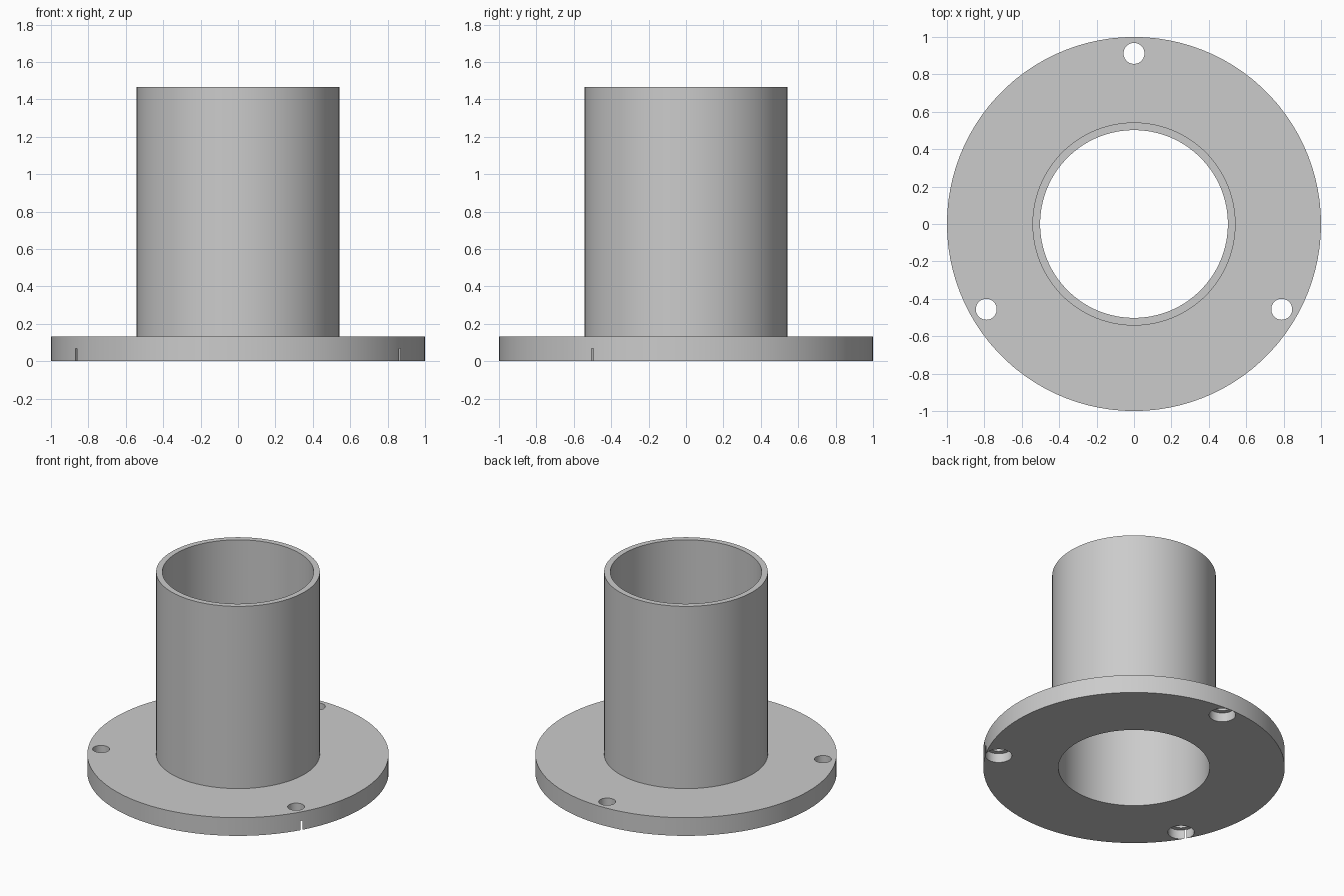
import bpy
import bmesh
import math
from mathutils import Matrix

default = bpy.data.objects.get("Cube")
if default:
    bpy.data.objects.remove(default, do_unlink=True)

SEGMENTS = 100
FLANGE_R, FLANGE_H = 1.0, 0.133
TUBE_R, BORE_R, TUBE_TOP = 0.543, 0.502, 1.467
BOLT_CIRCLE, HOLE_R = 0.912, 0.056
POCKET_R, POCKET_H = 0.0878, 0.067

grey = bpy.data.materials.new("plain grey")
grey.use_nodes = True
grey.diffuse_color = (0.6, 0.6, 0.6, 1)
grey.node_tree.nodes["Principled BSDF"].inputs["Base Color"].default_value = (0.6, 0.6, 0.6, 1)


def lathe(name, profile, closed):
    """Spin an (r, z) profile about z; open profiles get end caps."""
    bm = bmesh.new()
    rings = []
    for r, z in profile:
        angles = [math.tau * i / SEGMENTS for i in range(SEGMENTS)]
        rings.append([bm.verts.new((r * math.cos(a), r * math.sin(a), z)) for a in angles])
    pairs = list(zip(rings, rings[1:]))
    if closed:
        pairs.append((rings[-1], rings[0]))
    else:
        bm.faces.new(rings[0])
        bm.faces.new(rings[-1])
    for low, high in pairs:
        for i in range(SEGMENTS):
            j = (i + 1) % SEGMENTS
            bm.faces.new((low[i], low[j], high[j], high[i]))
    bmesh.ops.recalc_face_normals(bm, faces=bm.faces)
    mesh = bpy.data.meshes.new(name)
    bm.to_mesh(mesh)
    bm.free()
    mesh.materials.append(grey)
    obj = bpy.data.objects.new(name, mesh)
    bpy.context.collection.objects.link(obj)
    return obj


# Flange and tube in one turned body with a through bore
body = lathe("flanged_tube", [
    (BORE_R, 0), (FLANGE_R, 0), (FLANGE_R, FLANGE_H),
    (TUBE_R, FLANGE_H), (TUBE_R, TUBE_TOP), (BORE_R, TUBE_TOP)], True)

bpy.ops.object.select_all(action="DESELECT")
body.select_set(True)
bpy.context.view_layer.objects.active = body

# Three bolt holes, each with a wider pocket underneath
for degrees in (90, 210, 330):
    cutter = lathe("bolt_hole_cutter", [
        (POCKET_R, -0.1), (POCKET_R, POCKET_H), (HOLE_R, POCKET_H), (HOLE_R, 0.3)], False)
    cutter.data.transform(Matrix.Rotation(math.radians(degrees), 4, "Z")
                          @ Matrix.Translation((BOLT_CIRCLE, 0, 0)))
    cutter.hide_render = True
    cut = body.modifiers.new("bolt_hole", "BOOLEAN")
    cut.operation = "DIFFERENCE"
    cut.solver = "EXACT"
    cut.object = cutter
    bpy.ops.object.modifier_apply(modifier=cut.name)
    bpy.data.objects.remove(cutter, do_unlink=True)

bpy.ops.object.shade_smooth_by_angle(angle=math.radians(30))
